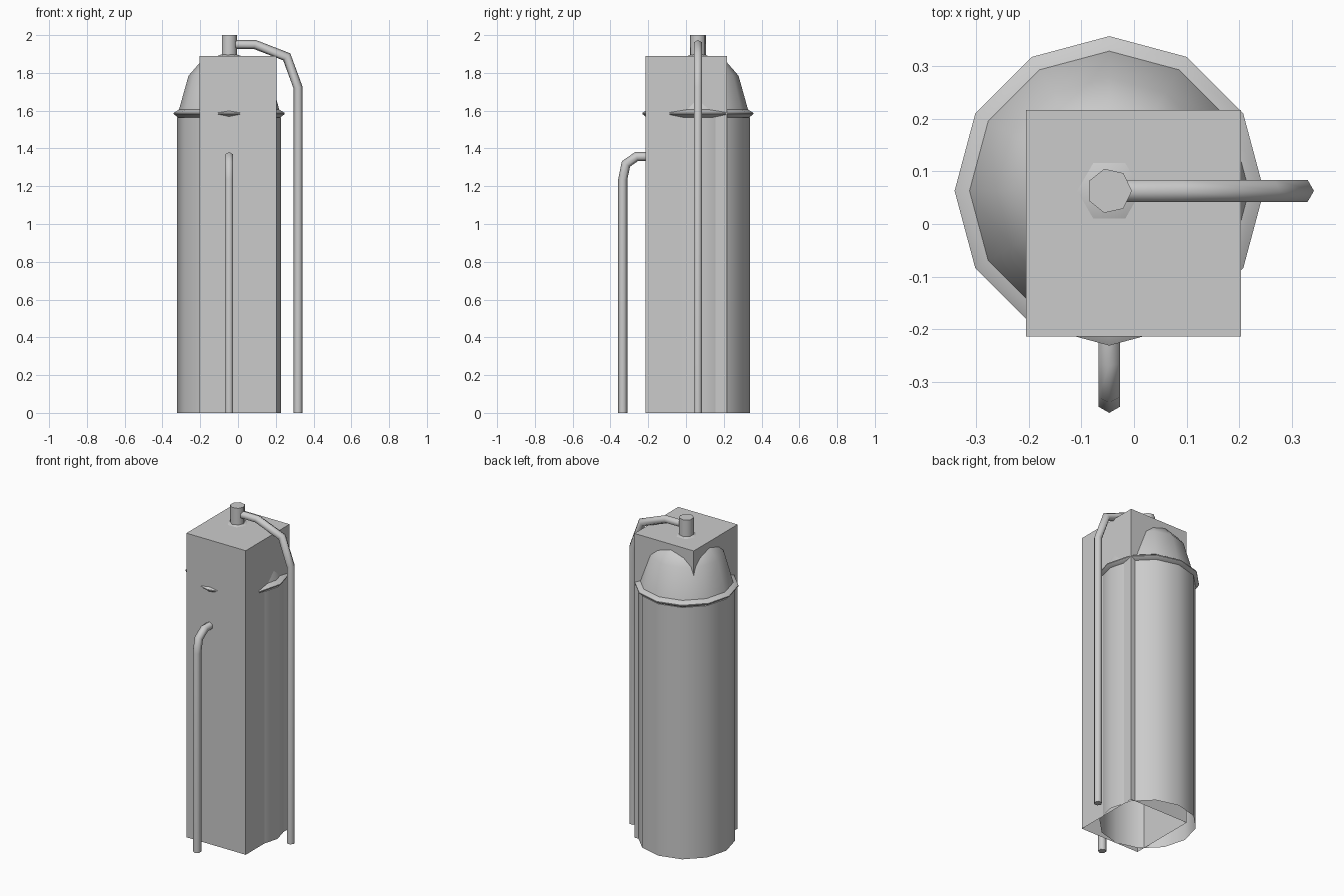
import bpy, bmesh, math
from mathutils import Vector

if "Cube" in bpy.data.objects:
    bpy.data.objects.remove(bpy.data.objects["Cube"], do_unlink=True)

grey = bpy.data.materials.new("light_grey")
grey.use_nodes = True
colour = (0.6, 0.6, 0.6, 1)
grey.diffuse_color = colour
grey.node_tree.nodes["Principled BSDF"].inputs["Base Color"].default_value = colour

AXIS = Vector((-0.047, 0.063, 0))  # tank centre line


def finish(name, bm, angle=None):
    bmesh.ops.recalc_face_normals(bm, faces=bm.faces)
    mesh = bpy.data.meshes.new(name)
    bm.to_mesh(mesh)
    bm.free()
    mesh.materials.append(grey)
    obj = bpy.data.objects.new(name, mesh)
    bpy.context.collection.objects.link(obj)
    if angle:
        bpy.ops.object.select_all(action='DESELECT')
        obj.select_set(True)
        bpy.context.view_layer.objects.active = obj
        bpy.ops.object.shade_smooth_by_angle(angle=math.radians(angle))
    return obj


def skin(bm, rings):
    for a, b in zip(rings, rings[1:]):
        for i in range(len(a)):
            j = (i + 1) % len(a)
            bm.faces.new((a[i], a[j], b[j], b[i]))


def lathe(name, profile, sides, angle, cap_bottom=False):
    """Turn (radius, height) points about the tank axis, closed at the top."""
    bm = bmesh.new()
    turn = math.tau / sides
    rings = [[bm.verts.new(AXIS + Vector((r * math.cos(i * turn), r * math.sin(i * turn), z)))
              for i in range(sides)] for r, z in profile]
    skin(bm, rings)
    bm.faces.new(rings[-1])
    if cap_bottom:
        bm.faces.new(rings[0])
    return finish(name, bm, angle)


def tube(name, start, direction, path, radius=0.024, sides=6):
    """Sweep a hexagon along (distance, height) points with mitred bends."""
    bm = bmesh.new()
    out, up = Vector(direction), Vector((0, 0, 1))
    side = out.cross(up)
    pts = [Vector(p) for p in path]
    rings = []
    for k, p in enumerate(pts):
        d_in = (p - pts[max(k - 1, 0)]).normalized() if k else (pts[1] - p).normalized()
        d_out = (pts[k + 1] - p).normalized() if k < len(pts) - 1 else d_in
        t = (d_in + d_out).normalized()
        normal = (out * -t.y + up * t.x) / t.dot(d_in)
        centre = Vector(start) + out * p.x + up * p.y
        rings.append([bm.verts.new(centre + radius * (normal * math.cos(a) + side * math.sin(a)))
                      for a in (math.tau * i / sides for i in range(sides))])
    skin(bm, rings)
    bm.faces.new(rings[0])
    bm.faces.new(rings[-1])
    return finish(name, bm, 65)


# Square casing, open underneath
bm = bmesh.new()
bmesh.ops.create_cube(bm, size=1)
for v in bm.verts:
    v.co = Vector((v.co.x * 0.408 - 0.001, v.co.y * 0.431 + 0.0015, (v.co.z + 0.5) * 1.89))
bottom = [f for f in bm.faces if all(v.co.z < 0.01 for v in f.verts)]
bmesh.ops.delete(bm, geom=bottom, context='FACES_ONLY')
finish("casing", bm)

# Round tank with a raised rim, open underneath
lathe("tank_wall", [(0.275, 0), (0.275, 1.565)], 12, 40)
lathe("tank_rim", [(0.272, 1.565), (0.294, 1.582), (0.294, 1.588), (0.267, 1.605)], 12, 40, True)
lathe("tank_dome", [(0.267, 1.6), (0.215, 1.785), (0.15, 1.86), (0.07, 1.885)], 12, 40)

# Outlet on top
lathe("outlet_flange", [(0.066, 1.888), (0.043, 1.897)], 6, 40, True)
lathe("outlet_pipe", [(0.043, 1.87), (0.043, 2.0)], 7, 60, True)

# Bent pipes
tube("side_pipe", (0, AXIS.y, 0), (1, 0, 0),
     [(-0.04, 1.95), (0.09, 1.95), (0.258, 1.885), (0.318, 1.722), (0.318, 0)])
tube("front_pipe", (AXIS.x, 0, 0), (0, -1, 0),
     [(0.18, 1.357), (0.262, 1.357), (0.318, 1.318), (0.335, 1.235), (0.335, 0)])
